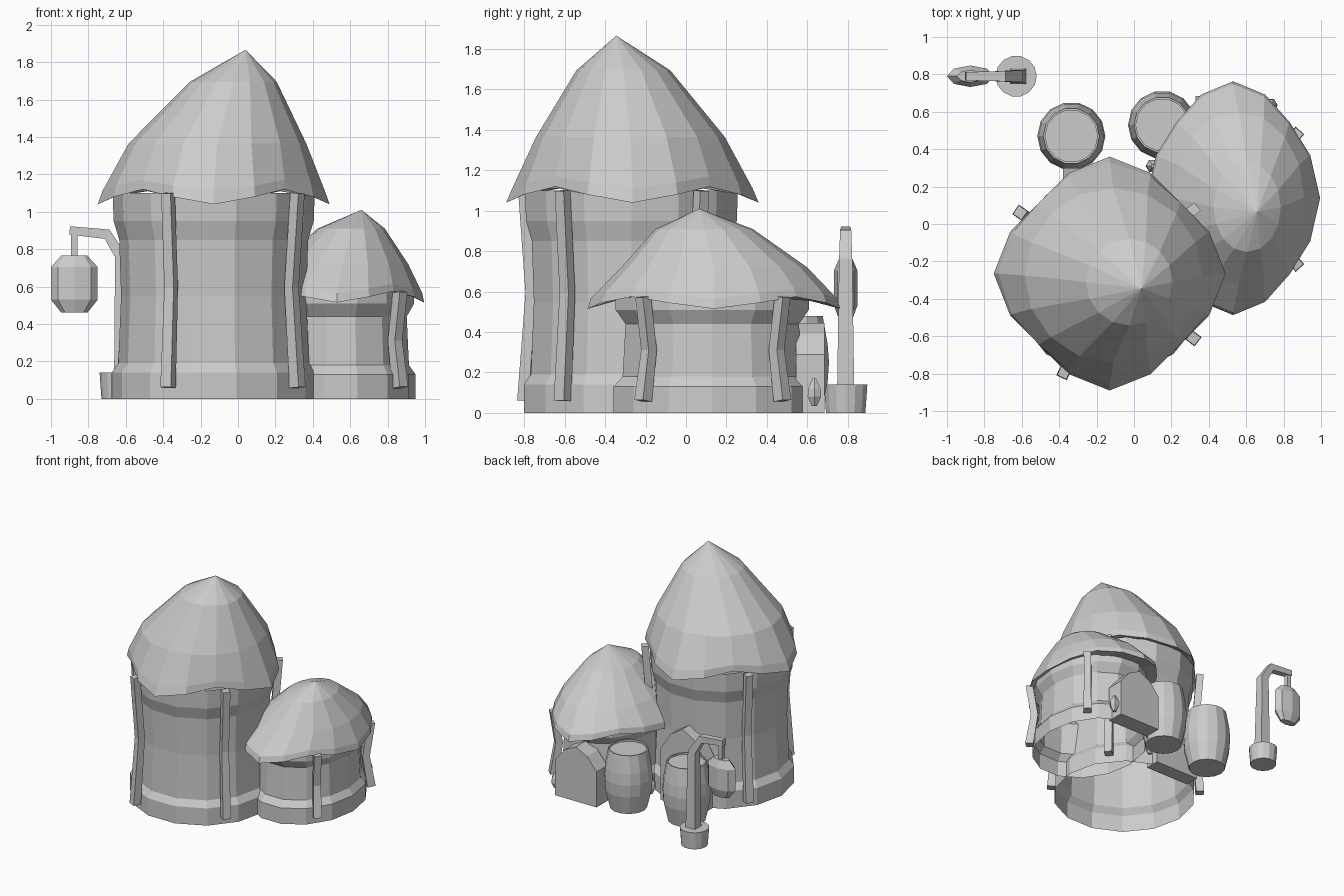
import bpy, bmesh, math
from mathutils import Vector, Matrix

cube = bpy.data.objects.get("Cube")
if cube:
    bpy.data.objects.remove(cube, do_unlink=True)

grey = bpy.data.materials.new("plain grey")
grey.use_nodes = True
grey.diffuse_color = (0.6, 0.6, 0.6, 1)
grey.node_tree.nodes["Principled BSDF"].inputs["Base Color"].default_value = (0.6, 0.6, 0.6, 1)


def add_object(name, bm):
    bmesh.ops.recalc_face_normals(bm, faces=bm.faces)
    mesh = bpy.data.meshes.new(name)
    bm.to_mesh(mesh)
    bm.free()
    mesh.materials.append(grey)
    obj = bpy.data.objects.new(name, mesh)
    bpy.context.collection.objects.link(obj)
    return obj


def skin(name, rings, cap_start=True, cap_end=True):
    """Bridge rings of points; a ring of one point makes a tip."""
    bm = bmesh.new()
    loops = [[bm.verts.new(p) for p in ring] for ring in rings]
    for a, b in zip(loops, loops[1:]):
        n = len(a)
        for i in range(n):
            j = (i + 1) % n
            if len(b) == 1:
                bm.faces.new((a[i], a[j], b[0]))
            else:
                bm.faces.new((a[i], a[j], b[j], b[i]))
    if cap_start:
        bm.faces.new(loops[0])
    if cap_end and len(loops[-1]) > 2:
        bm.faces.new(loops[-1])
    return add_object(name, bm)


def ring(x, y, z, rx, ry, sides, wave_r=0, wave_z=0, turn=0):
    points = []
    for i in range(sides):
        a = math.tau * i / sides + turn
        wave = math.cos(4 * a)
        r = 1 + wave_r * (wave - 1)
        points.append((x + rx * r * math.cos(a), y + ry * r * math.sin(a), z - wave_z * wave))
    return points


def turned(name, x, y, profile, sides, squash=1, **caps):
    """Solid of revolution from (radius, height) pairs."""
    return skin(name, [ring(x, y, z, r, r * squash, sides) for r, z in profile], **caps)


def beam(name, path, widths, side):
    """Square beam along a path; side is the horizontal width direction."""
    path = [Vector(p) for p in path]
    side = Vector(side).normalized()
    rings = []
    for i, p in enumerate(path):
        along = (path[min(i + 1, len(path) - 1)] - path[max(i - 1, 0)]).normalized()
        other = along.cross(side).normalized()
        w = widths[i] / 2
        rings.append([p + side * w * a + other * w * b for a, b in ((1, 1), (-1, 1), (-1, -1), (1, -1))])
    return skin(name, rings)


# Main tower walls, open underneath
TOWER = (-0.13, -0.27)
turned("tower_wall", *TOWER,
       [(0.545, 0), (0.545, 0.14), (0.51, 0.19), (0.495, 0.55), (0.505, 0.85), (0.535, 0.95), (0.54, 1.1)],
       14, cap_start=False, cap_end=False)

# Side room walls
ROOM = (0.55, 0.13)
skin("room_wall", [ring(*ROOM, z, r * 0.8, r, 14) for r, z in
                   ((0.5, 0), (0.5, 0.13), (0.455, 0.18), (0.44, 0.44), (0.49, 0.51), (0.49, 0.58))],
     cap_start=False, cap_end=False)

# Tower roof: underside, lip, leaning thatch, tip
skin("tower_roof", [
    ring(*TOWER, 1.11, 0.5, 0.5, 16),
    ring(-0.13, -0.265, 1.08, 0.62, 0.625, 16, 0.07, 0.04),
    ring(-0.13, -0.265, 1.14, 0.595, 0.595, 16, 0.05, 0.03),
    ring(-0.11, -0.275, 1.365, 0.475, 0.467, 16),
    ring(-0.025, -0.31, 1.695, 0.232, 0.232, 16),
    [(0.04, -0.345, 1.866)]], cap_start=False)

# Side room roof
skin("room_roof", [
    ring(*ROOM, 0.57, 0.36, 0.46, 16),
    ring(0.53, 0.138, 0.545, 0.465, 0.625, 16, 0.04, 0.03),
    ring(0.53, 0.138, 0.59, 0.455, 0.61, 16, 0.04, 0.025),
    ring(0.56, 0.14, 0.72, 0.35, 0.46, 16),
    ring(0.605, 0.09, 0.91, 0.18, 0.24, 16),
    [(0.66, 0.065, 1.01)]], cap_start=False)


# Bent timber posts around the walls
def post(name, centre, x, y, top):
    out = Vector((x - centre[0], y - centre[1], 0)).normalized()
    path = [Vector((x, y, z)) + out * d for z, d in
            ((0.06, 0.01), (top * 0.54, -0.03), (top, 0.01))]
    beam(name, path, (0.062, 0.055, 0.055), (-out.y, out.x, 0))


for i, (x, y) in enumerate(((-0.37, -0.785), (0.31, -0.605), (0.31, 0.07), (-0.6, 0.055))):
    post(f"tower_post_{i + 1}", TOWER, x, y, 1.1)
for i, (x, y) in enumerate(((0.86, -0.205), (0.86, 0.47))):
    post(f"room_post_{i + 1}", ROOM, x, y, 0.575)


# Pointed doors
def door(name, x, y, half, shoulder, peak, depth):
    outline = ((-half, 0), (-half, shoulder), (-half * 0.55, (shoulder + 2 * peak) / 3), (0, peak),
               (half * 0.55, (shoulder + 2 * peak) / 3), (half, shoulder), (half, 0))
    skin(name, [[(x + u, y - d, z) for u, z in outline] for d in (0, depth)])


door("tower_door", -0.18, 0.3, 0.2, 0.42, 0.63, 0.12)
door("room_door", 0.518, 0.685, 0.188, 0.29, 0.445, 0.14)

# Small faceted ornaments beside the doors
for name, x, y in (("tower_door_gem", 0.1, 0.31), ("room_door_gem", 0.73, 0.635)):
    turned(name, x, y, [(0.015, 0.035), (0.038, 0.08), (0.036, 0.12), (0.01, 0.17)], 6)

# Barrels with a sunken lid
for name, x, y in (("barrel_one", -0.335, 0.47), ("barrel_two", 0.15, 0.53)):
    turned(name, x, y, [(0.14, 0), (0.175, 0.15), (0.182, 0.25), (0.175, 0.34),
                        (0.15, 0.48), (0.14, 0.48), (0.14, 0.465)], 14)

# Lamp post in its pot, with a hanging lantern
turned("lamp_pot", -0.63, 0.79, [(0.1, 0), (0.11, 0.14)], 14)
beam("lamp_pole", [(-0.62, 0.79, 0.1), (-0.625, 0.79, 0.76), (-0.7, 0.79, 0.88), (-0.9, 0.79, 0.9)],
     (0.085, 0.065, 0.055, 0.045), (0, 1, 0))
beam("lantern_hanger", [(-0.875, 0.79, 0.74), (-0.875, 0.79, 0.89)], (0.035, 0.035), (0, 1, 0))
turned("lantern", -0.875, 0.79, [(0.07, 0.46), (0.125, 0.53), (0.125, 0.705), (0.07, 0.765)], 8, squash=0.46)
